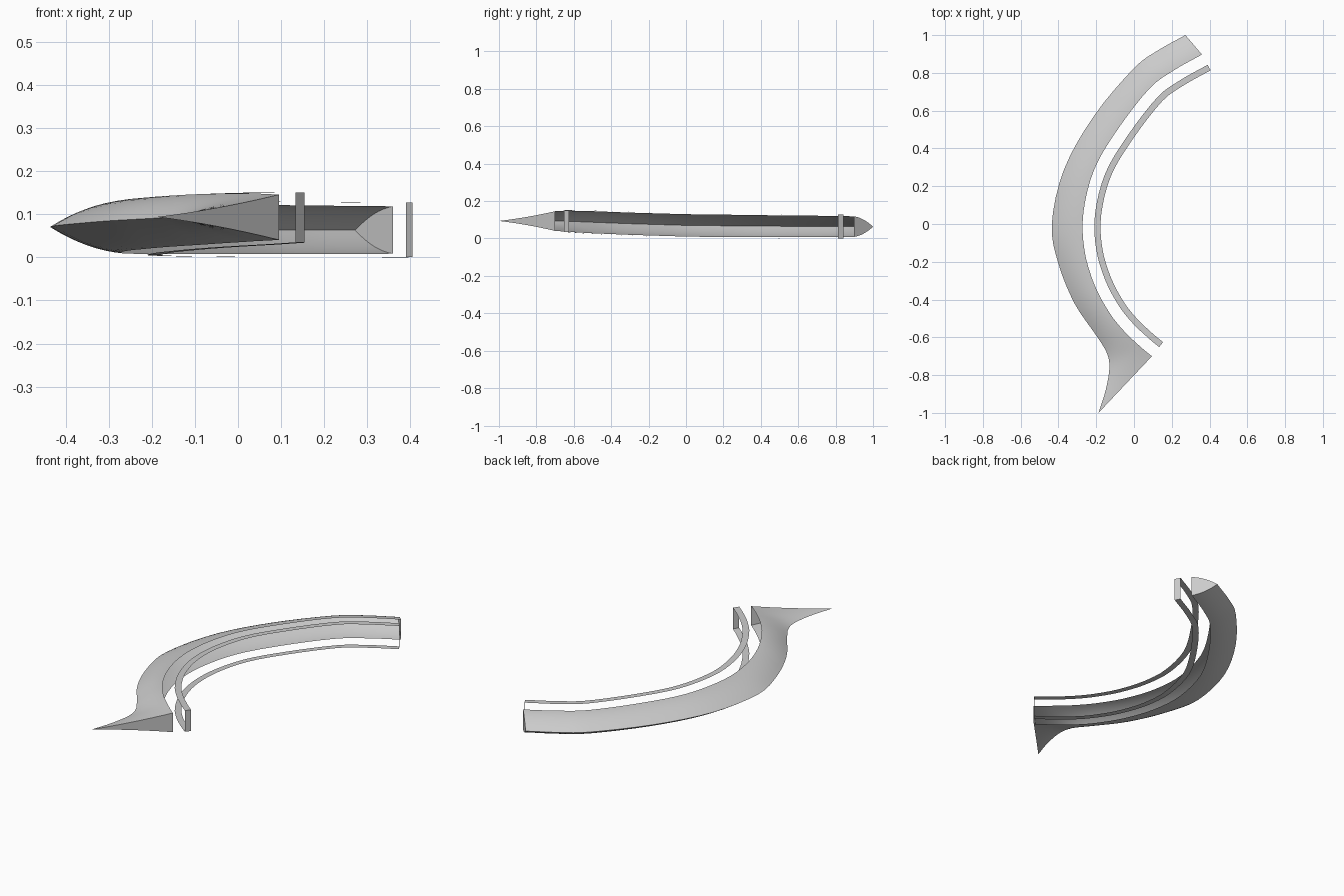
import bpy, math
from mathutils import Vector

if "Cube" in bpy.data.objects:
    bpy.data.objects.remove(bpy.data.objects["Cube"])

N = 48       # stations along the arc
ACROSS = 8   # subdivisions across the blade width


def spline(pts, n):
    """Catmull-Rom curve through pts, sampled at n+1 stations."""
    p = [Vector(q) for q in pts]
    p = [2 * p[0] - p[1]] + p + [2 * p[-1] - p[-2]]
    out = []
    for i in range(n + 1):
        f = i / n * (len(p) - 3)
        k = min(int(f), len(p) - 4)
        t = f - k
        a, b, c, d = p[k:k + 4]
        out.append(0.5 * (2 * b + (c - a) * t + (2 * a - 5 * b + 4 * c - d) * t * t
                          + (3 * b - a - 3 * c + d) * t ** 3))
    return out


def lerp_table(table, x):
    for (x0, v0), (x1, v1) in zip(table, table[1:]):
        if x <= x1:
            f = max(0, (x - x0) / (x1 - x0))
            return v0 + (v1 - v0) * f
    return table[-1][1]


def mid_z(y):
    return lerp_table([(-1, .094), (-.65, .093), (-.3, .079), (0, .07), (.4, .066), (1, .063)], y)


def make(name, verts, faces):
    me = bpy.data.meshes.new(name)
    me.from_pydata(verts, [], faces)
    me.validate()
    ob = bpy.data.objects.new(name, me)
    bpy.context.collection.objects.link(ob)
    bpy.context.view_layer.objects.active = ob
    ob.select_set(True)
    bpy.ops.object.shade_smooth_by_angle(angle=math.radians(30))
    ob.select_set(False)
    return ob


# Plan outlines, from the far end to the flared tail
outer = spline([(.272, 1), (.125, .918), (0, .825), (-.21, .575), (-.37, .29), (-.435, 0),
                (-.40, -.21), (-.315, -.42), (-.2, -.59), (-.145, -.68), (-.13, -.76),
                (-.15, -.88), (-.188, -1)], N)
inner = spline([(.36, .897), (.21, .813), (.08, .715), (-.087, .5), (-.21, .29), (-.268, .06),
                (-.262, -.14), (-.21, -.32), (-.13, -.47), (-.05, -.57), (.02, -.637),
                (.06, -.672), (.095, -.70)], N)

# Blade shell: sharp outer edge, hollow and open toward the inside
verts, faces = [], []
row = 2 * ACROSS + 1
for i in range(N + 1):
    t = i / N
    half = lerp_table([(0, .055), (.4, .06), (.7, .059), (1, .0525)], t)
    bulge = lerp_table([(0, .75), (.6, .75), (.8, .35), (1, -.33)], t)
    for j in range(-ACROSS, ACROSS + 1):
        u = abs(j) / ACROSS
        p = outer[i].lerp(inner[i], u)
        h = half * (u + bulge * u * (1 - u))
        z = mid_z(outer[i].y) * (1 - u) + mid_z(inner[i].y) * u
        verts.append((p.x, p.y, z + math.copysign(h, j)))
for i in range(N):
    for j in range(row - 1):
        a = i * row + j
        faces.append((a, a + 1, a + row + 1, a + row))
# Flat end caps, as strips between the lower and upper edges
for base, flip in ((0, False), (N * row, True)):
    for k in range(ACROSS):
        lo, hi = base + k, base + row - 1 - k
        f = [lo, lo + 1, hi - 1, hi] if k < ACROSS - 1 else [lo, lo + 1, hi]
        faces.append(tuple(f if flip else f[::-1]))
make("blade_shell", verts, faces)

# Thin frame: flat upper and lower strips joined by end plates
verts, faces = [], []
for i in range(N + 1):
    d = (inner[min(i + 1, N)] - inner[max(i - 1, 0)]).normalized()
    side = Vector((-d.y, d.x))
    half = lerp_table([(0, .0635), (.5, .065), (1, .058)], i / N)
    for off in (.062, .095):
        p = inner[i] + side * off
        z = mid_z(p.y)
        verts += [(p.x, p.y, z - half), (p.x, p.y, z + half)]
for i in range(N):
    a = 4 * i
    faces.append((a, a + 4, a + 6, a + 2)[::-1])
    faces.append((a + 1, a + 5, a + 7, a + 3))
faces += [(0, 1, 3, 2), (4 * N, 4 * N + 2, 4 * N + 3, 4 * N + 1)]
make("inner_frame", verts, faces)
